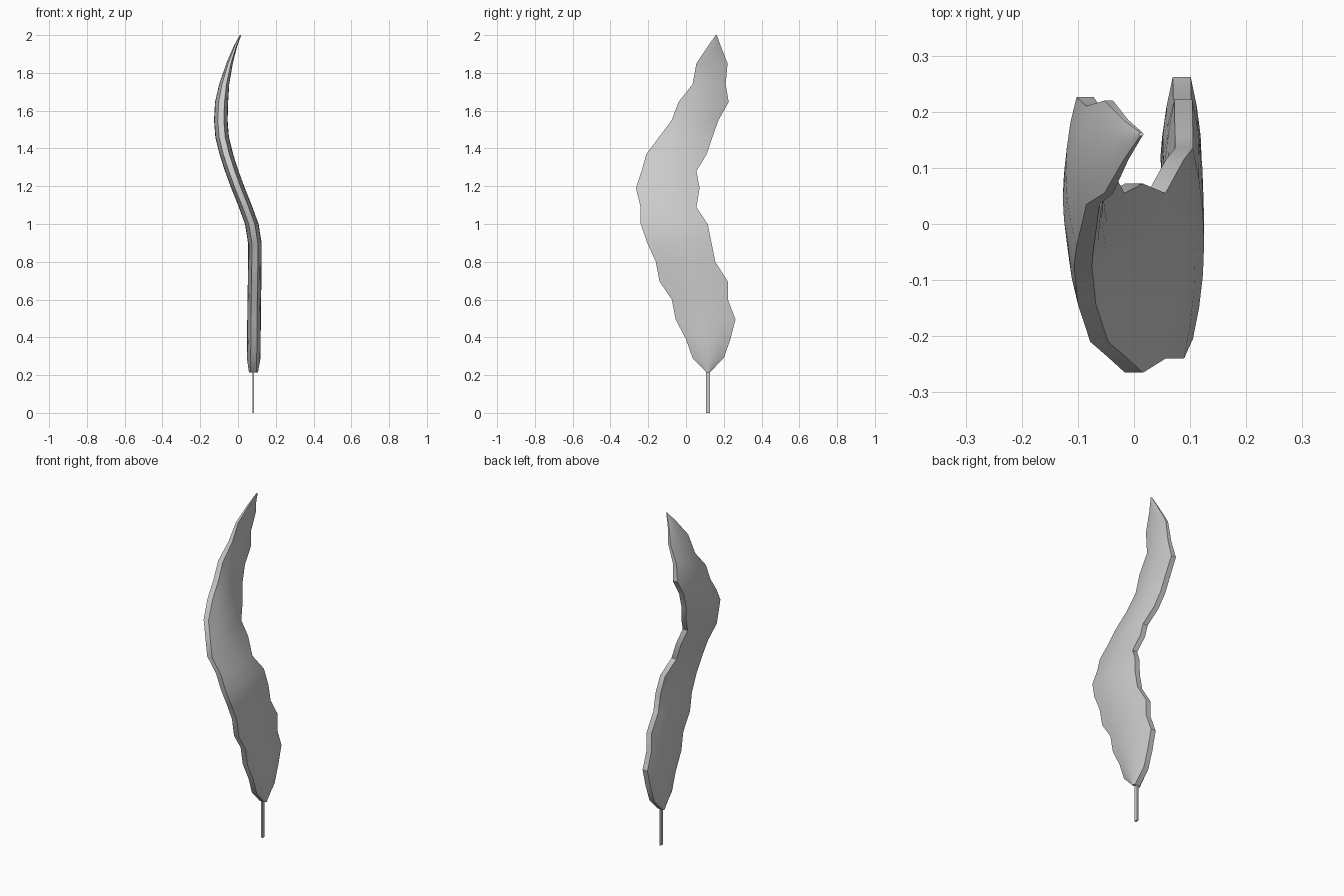
import bpy, bmesh, math

if "Cube" in bpy.data.objects:
    bpy.data.objects.remove(bpy.data.objects["Cube"])

# Blade rows: height z, left edge y, right edge y, centre x
ROWS = [
    (0.215, 0.108, 0.126, 0.082), (0.29, 0.035, 0.20, 0.083), (0.39, 0.0, 0.235, 0.084),
    (0.495, -0.055, 0.262, 0.085), (0.60, -0.075, 0.222, 0.086), (0.695, -0.14, 0.222, 0.088),
    (0.80, -0.16, 0.155, 0.089), (0.90, -0.205, 0.135, 0.089), (1.00, -0.24, 0.115, 0.073),
    (1.09, -0.24, 0.055, 0.040), (1.19, -0.265, 0.072, 0.0), (1.28, -0.235, 0.055, -0.033),
    (1.37, -0.21, 0.11, -0.062), (1.46, -0.143, 0.14, -0.084), (1.55, -0.075, 0.172, -0.091),
    (1.645, -0.04, 0.226, -0.087), (1.74, 0.035, 0.21, -0.073), (1.85, 0.055, 0.22, -0.045),
    (1.94, 0.115, 0.185, -0.014), (2.0, 0.157, 0.163, 0.013)]
COLS = 6


def half_thickness(z, s):
    """Lens section: thick midrib, thin square edges, tapering to the tip."""
    mid = 0.036 if z > 0.25 else 0.024
    taper = min(1.0, 0.12 + (2.0 - z) / 0.42)
    return (0.016 + (mid - 0.016) * (1 - s * s)) * taper


# Leaf blade: closed rings lofted from base to tip
bm = bmesh.new()
rings = []
for z, yl, yr, cx in ROWS:
    ring = []
    for side in (-1, 1):
        for i in range(COLS + 1):
            t = i / COLS if side < 0 else 1 - i / COLS
            y = yl + (yr - yl) * t
            x = cx + side * half_thickness(z, 2 * t - 1)
            ring.append(bm.verts.new((x, y, z)))
    rings.append(ring)
for a, b in zip(rings, rings[1:]):
    n = len(a)
    for i in range(n):
        j = (i + 1) % n
        bm.faces.new((a[i], a[j], b[j], b[i]))
bm.faces.new(rings[0])
bm.faces.new(rings[-1])
bmesh.ops.recalc_face_normals(bm, faces=bm.faces)
mesh = bpy.data.meshes.new("leaf_blade")
bm.to_mesh(mesh)
bm.free()
blade = bpy.data.objects.new("leaf_blade", mesh)
bpy.context.collection.objects.link(blade)
bpy.context.view_layer.objects.active = blade
blade.select_set(True)
bpy.ops.object.shade_smooth_by_angle(angle=math.radians(35))

# Thin flat stem below the blade
bpy.ops.mesh.primitive_cube_add(size=1, location=(0.081, 0.117, 0.13))
stem = bpy.context.object
stem.name = "stem"
stem.scale = (0.010, 0.02, 0.26)
bpy.ops.object.transform_apply(location=False, rotation=False, scale=True)
